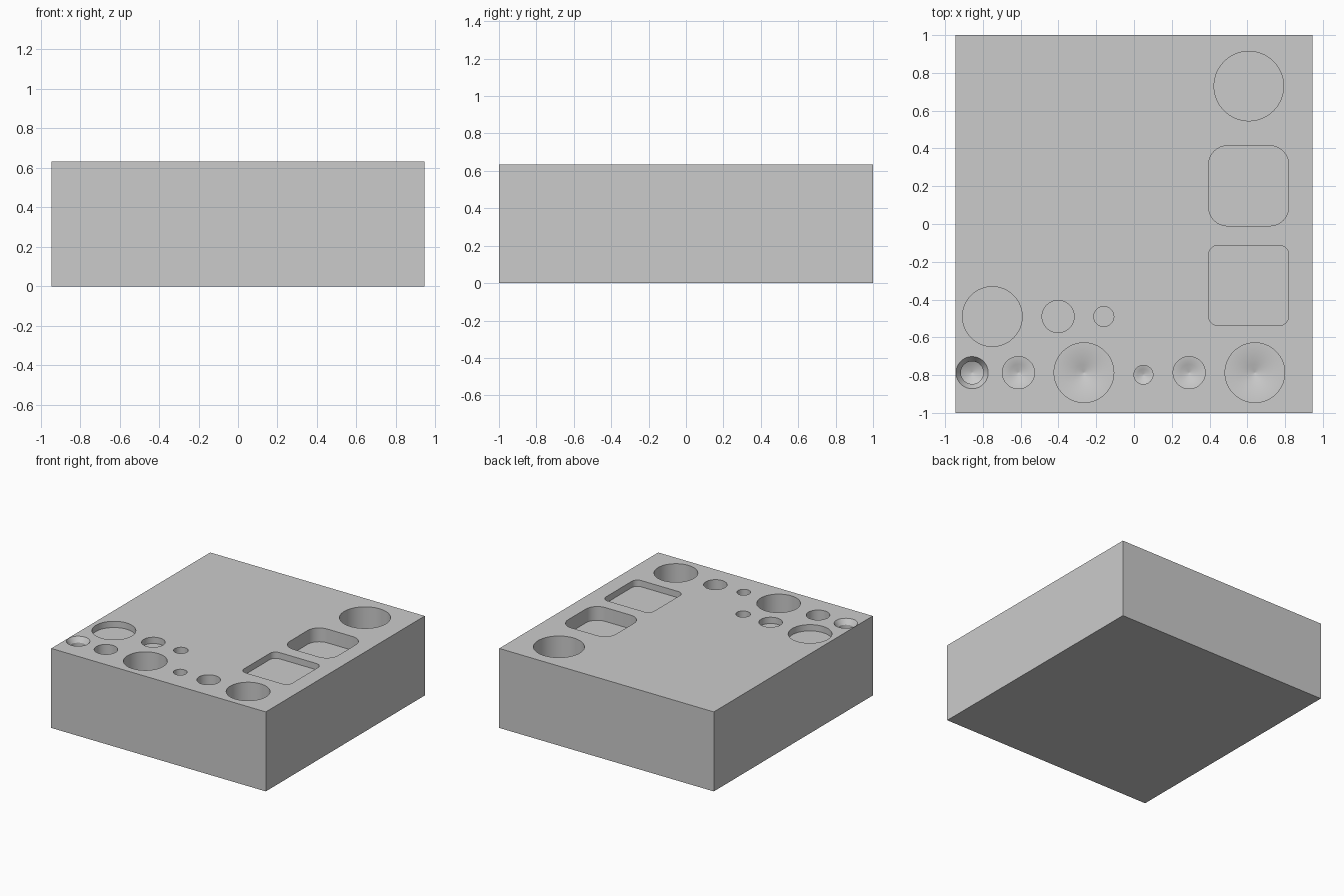
import bpy, bmesh
from math import cos, sin, pi, radians

default = bpy.data.objects.get("Cube")
if default:
    bpy.data.objects.remove(default, do_unlink=True)

WIDTH, LENGTH, TOP = 1.89, 2.0, 0.633

grey = bpy.data.materials.new("plain grey")
grey.use_nodes = True
colour = (0.6, 0.6, 0.6, 1)
grey.diffuse_color = colour
grey.node_tree.nodes["Principled BSDF"].inputs["Base Color"].default_value = colour


def circle(r, n=64):
    return [(r * cos(2 * pi * i / n), r * sin(2 * pi * i / n)) for i in range(n)]


def rounded_square(half, r, steps=8):
    pts = []
    for q in range(4):
        sx, sy = ((1, 1), (-1, 1), (-1, -1), (1, -1))[q]
        for i in range(steps + 1):
            a = pi / 2 * (q + i / steps)
            pts.append((sx * (half - r) + r * cos(a), sy * (half - r) + r * sin(a)))
    return pts


def loft(bm, x, y, rings):
    """Closed solid through (outline, depth) rings, listed from the top down."""
    loops = [[bm.verts.new((x + px, y + py, TOP - d)) for px, py in outline]
             for outline, d in rings]
    for a, b in zip(loops, loops[1:]):
        for i in range(len(a)):
            j = (i + 1) % len(a)
            bm.faces.new((a[i], b[i], b[j], a[j]))
    bm.faces.new(loops[0])
    bm.faces.new(loops[-1][::-1])


def mesh_object(name, bm):
    bmesh.ops.recalc_face_normals(bm, faces=bm.faces)
    mesh = bpy.data.meshes.new(name)
    bm.to_mesh(mesh)
    bm.free()
    mesh.materials.append(grey)
    obj = bpy.data.objects.new(name, mesh)
    bpy.context.collection.objects.link(obj)
    return obj


# Solid block
bm = bmesh.new()
bmesh.ops.create_cube(bm, size=1)
for v in bm.verts:
    v.co = (v.co.x * WIDTH, v.co.y * LENGTH, (v.co.z + 0.5) * TOP)
block = mesh_object("machined_block", bm)

bm = bmesh.new()
LIP = -0.05

# Flat-bottomed round holes: x, y, radius, depth
for x, y, r, d in ((0.608, 0.73, 0.184, 0.3), (-0.75, -0.49, 0.158, 0.05),
                   (-0.402, -0.49, 0.085, 0.05), (-0.16, -0.49, 0.053, 0.05)):
    loft(bm, x, y, [(circle(r), LIP), (circle(r), d)])

# Square pockets with rounded corners: y, corner radius, depth
for y, corner, d in ((0.202, 0.1, 0.11), (-0.325, 0.05, 0.05)):
    outline = rounded_square(0.212, corner)
    loft(bm, 0.607, y, [(outline, LIP), (outline, d)])

# Drilled holes with a dimple at the centre of the floor: x, y, radius
for x, y, r in ((-0.612, -0.787, 0.085), (-0.265, -0.787, 0.158), (0.05, -0.798, 0.05),
                (0.292, -0.787, 0.085), (0.64, -0.787, 0.158)):
    dimple = min(0.045, r * 0.6)
    loft(bm, x, y, [(circle(r), LIP), (circle(r), 0.25), (circle(dimple), 0.255),
                    (circle(0.003), 0.255 + dimple * 0.5)])

# Countersunk hole
loft(bm, -0.857, -0.787, [(circle(0.085), LIP), (circle(0.085), 0), (circle(0.06), 0.04),
                          (circle(0.06), 0.08), (circle(0.004), 0.11)])
cutter = mesh_object("hole_cutter", bm)
cutter.hide_render = True

# Cut the holes and keep edges crisp
cut = block.modifiers.new("Holes", "BOOLEAN")
cut.operation = "DIFFERENCE"
cut.solver = "EXACT"
cut.object = cutter
bpy.ops.object.select_all(action="DESELECT")
block.select_set(True)
bpy.context.view_layer.objects.active = block
bpy.ops.object.modifier_apply(modifier=cut.name)
bpy.data.objects.remove(cutter, do_unlink=True)
bpy.ops.object.shade_smooth_by_angle(angle=radians(30))
